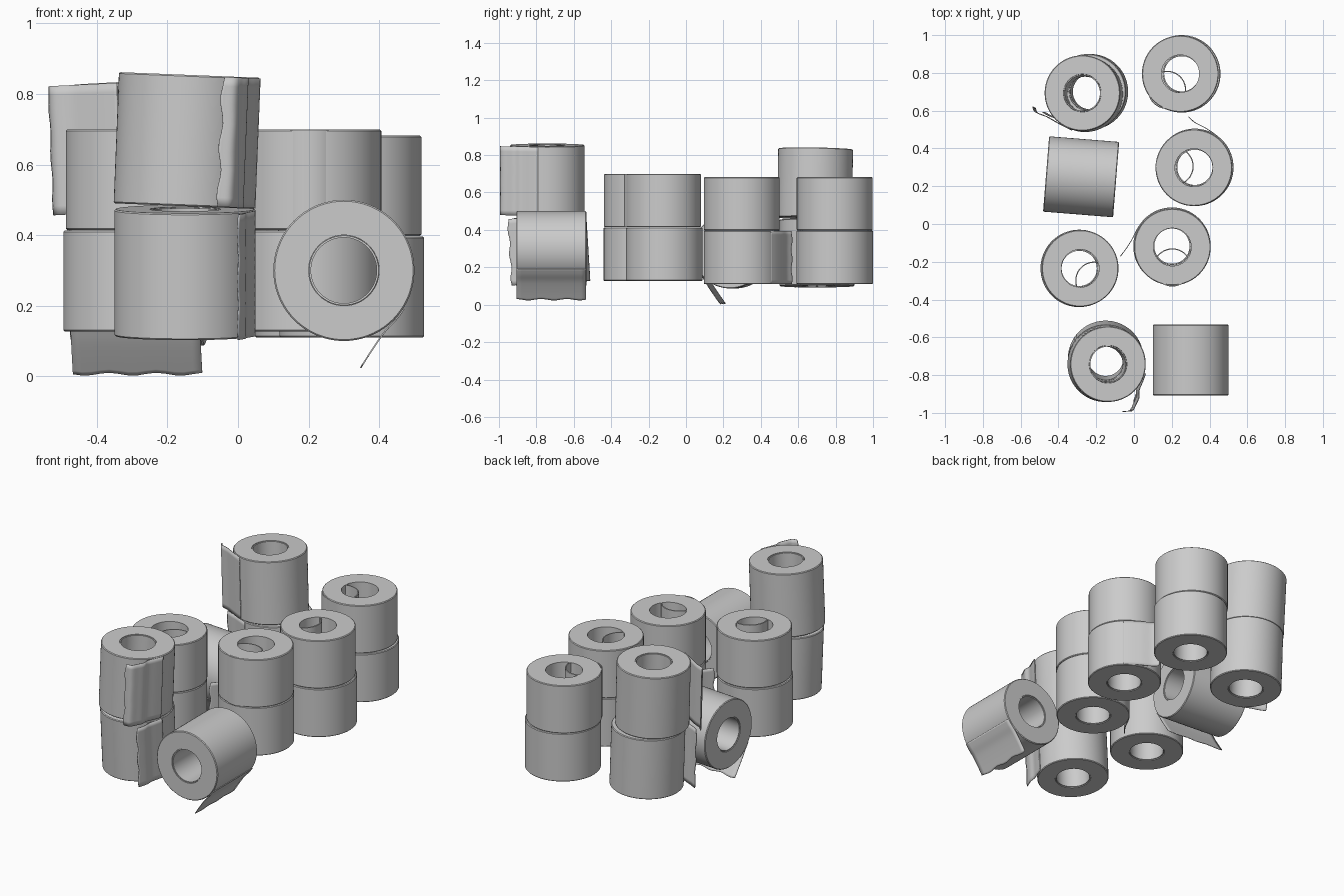
import bpy, bmesh
from math import sin, cos, pi, radians
from mathutils import Vector

if "Cube" in bpy.data.objects:
    bpy.data.objects.remove(bpy.data.objects["Cube"])

SEG = 72


def add_object(name, bm, loc, rot):
    bmesh.ops.recalc_face_normals(bm, faces=bm.faces)
    me = bpy.data.meshes.new(name)
    bm.to_mesh(me)
    bm.free()
    ob = bpy.data.objects.new(name, me)
    bpy.context.collection.objects.link(ob)
    ob.location = loc
    ob.rotation_euler = [radians(a) for a in rot]
    bpy.ops.object.select_all(action='DESELECT')
    ob.select_set(True)
    bpy.context.view_layer.objects.active = ob
    bpy.ops.object.shade_smooth_by_angle(angle=radians(35))
    return ob


def ring(name, r_out, r_in, h, loc, rot=(0, 0, 0), bevel=0.004):
    """Closed profile revolved around local z, centred on loc."""
    t, b = h / 2, bevel
    profile = [(r_in, -t), (r_out - b, -t), (r_out, -t + b),
               (r_out, t - b), (r_out - b, t), (r_in, t)]
    bm = bmesh.new()
    loops = [[bm.verts.new((r * cos(2 * pi * i / SEG), r * sin(2 * pi * i / SEG), z))
              for r, z in profile] for i in range(SEG)]
    n = len(profile)
    for i in range(SEG):
        a, c = loops[i], loops[(i + 1) % SEG]
        for j in range(n):
            k = (j + 1) % n
            bm.faces.new((a[j], c[j], c[k], a[k]))
    return add_object(name, bm, loc, rot)


def spline(pts, steps=5):
    """Smooth curve through a few points."""
    p = [Vector(q) for q in pts]
    p = [2 * p[0] - p[1]] + p + [2 * p[-1] - p[-2]]
    out = []
    for i in range(1, len(p) - 2):
        a, b, c, d = p[i - 1:i + 3]
        for s in range(steps):
            t = s / steps
            out.append(0.5 * (2 * b + (c - a) * t + (2 * a - 5 * b + 4 * c - d) * t * t
                              + (3 * b - a - 3 * c + d) * t ** 3))
    out.append(p[-2])
    return out


def tail(name, path, h, loc, rot):
    """Loose end sheet: path swept along the roll's axis with a slight ripple."""
    pts = spline(path)
    bm = bmesh.new()
    rows, cols = len(pts), 14
    grid = []
    for i, p in enumerate(pts):
        u = i / (rows - 1)
        d = (pts[min(i + 1, rows - 1)] - pts[max(i - 1, 0)]).normalized()
        line = []
        for j in range(cols + 1):
            v = j / cols
            w = 0.005 * u * u * sin(v * 17)
            line.append(bm.verts.new((p.x + d.x * w, p.y + d.y * w, (v - 0.5) * h)))
        grid.append(line)
    for i in range(rows - 1):
        for j in range(cols):
            bm.faces.new((grid[i][j], grid[i + 1][j], grid[i + 1][j + 1], grid[i][j + 1]))
    ob = add_object(name, bm, loc, rot)
    m = ob.modifiers.new("thickness", 'SOLIDIFY')
    m.thickness, m.offset = 0.004, 0


def roll(name, loc, h=0.375, rot=(0, 0, 0), path=None, r=0.203, core=True):
    ring(name + "_paper", r, 0.1, h, loc, rot)
    if core:
        ring(name + "_core", 0.0995, 0.093, h - 0.006, loc, rot, 0.001)
    if path:
        tail(name + "_sheet", path, h - 0.004, loc, rot)


# Short stacks: upper centre, lower shift, loose core centre, base z, loose sheet path
short = [
    ("back_right", (0.245, 0.795), (0.008, 0), (0.175, 0.71), 0.11, None),
    ("mid_right", (0.317, 0.298), (0.005, 0.002), (0.215, 0.305), 0.11,
     [(0.135, 0.152), (0.1, 0.18), (0.05, 0.212), (0, 0.238), (-0.03, 0.265)]),
    ("centre_right", (0.203, -0.122), (-0.002, 0.005), (0.203, -0.23), 0.127,
     [(-0.175, 0.105), (-0.195, 0.07), (-0.212, 0.035), (-0.24, -0.01), (-0.27, -0.05)]),
    ("mid_left", (-0.285, -0.235), (-0.005, 0), (-0.21, -0.3), 0.127, None),
]
for name, (x, y), (dx, dy), (cx, cy), z, path in short:
    roll(name + "_upper", (x, y, z + 0.43), 0.284, r=0.203, core=False)
    ring(name + "_upper_core", 0.101, 0.095, 0.284, (cx, cy, z + 0.43), bevel=0.001)
    roll(name + "_lower", (x + dx, y + dy, z + 0.143), 0.286, path=path, r=0.205)

# Tall leaning stacks
front_path = [(0.2, -0.05), (0.185, -0.09), (0.165, -0.14), (0.165, -0.175),
              (0.15, -0.21), (0.13, -0.245), (0.095, -0.25)]
roll("front_left_upper", (-0.145, -0.742, 0.668), 0.372, (0, 2.3, 0), front_path, 0.2)
roll("front_left_lower", (-0.15, -0.722, 0.294), 0.36, (3.5, 0, 0),
     [(0.198, -0.05), (0.185, -0.09), (0.172, -0.13), (0.168, -0.17), (0.15, -0.22)], 0.2)

back_path = [(-0.07, -0.19), (-0.11, -0.17), (-0.155, -0.145), (-0.2, -0.12),
             (-0.25, -0.1), (-0.263, -0.075)]
roll("back_left_upper", (-0.266, 0.69, 0.648), 0.37, (-1, -2.3, 0), back_path, 0.2)
roll("back_left_lower", (-0.237, 0.7, 0.277), 0.356, (0, -2, 0),
     [(-0.07, -0.19), (-0.11, -0.17), (-0.16, -0.145), (-0.2, -0.13), (-0.24, -0.11)], 0.2)

# Rolls lying on their sides
roll("front_lying", (0.3, -0.72, 0.3), 0.375, (90, 0, 0),
     [(0.17, -0.11), (0.147, -0.14), (0.115, -0.175), (0.08, -0.225), (0.05, -0.272)], 0.2)
roll("left_lying", (-0.28, 0.25, 0.287), 0.372, (90, 0, 85.4),
     [(-0.168, -0.11), (-0.145, -0.143), (-0.12, -0.185), (-0.09, -0.23), (-0.055, -0.28)], 0.2)
